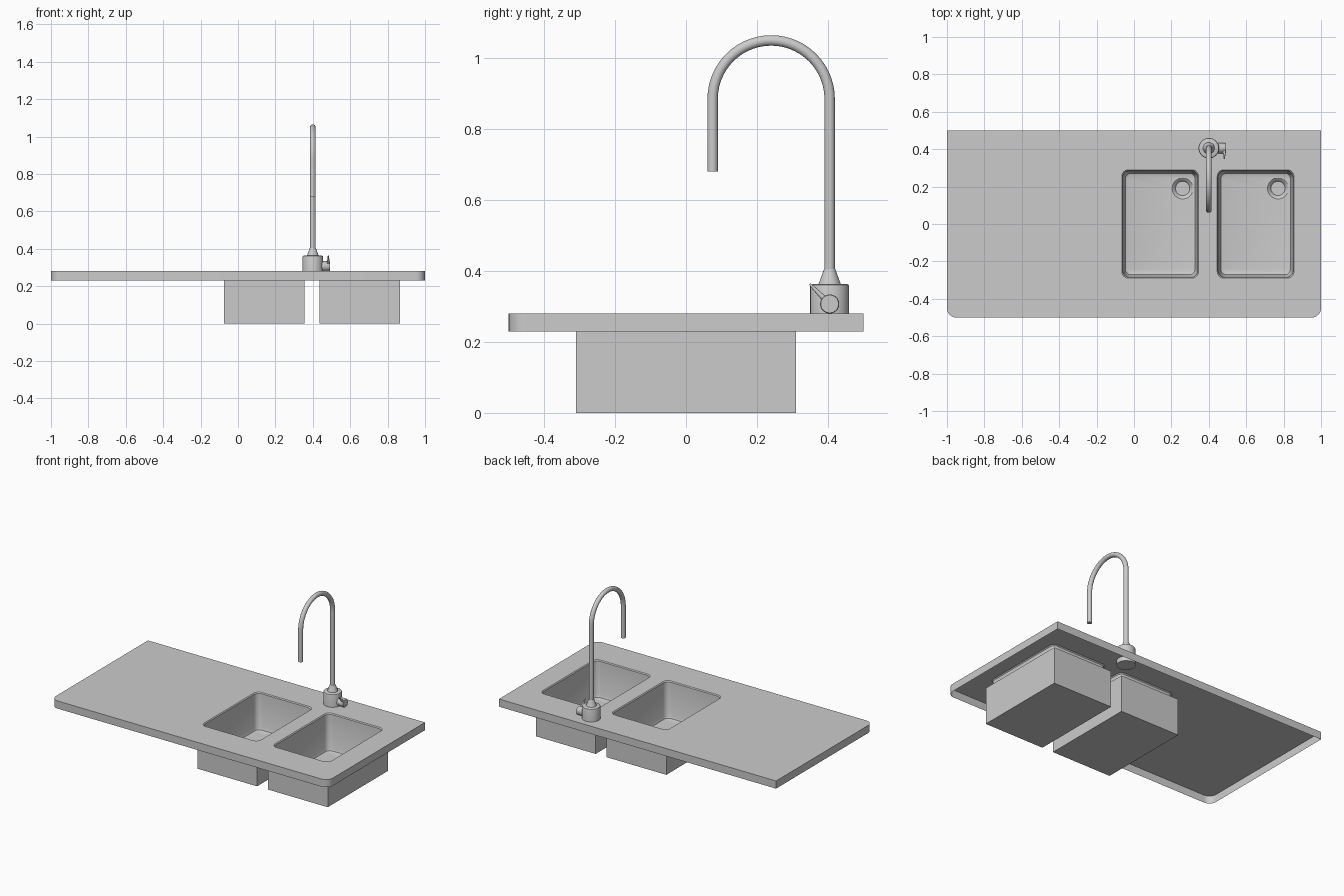
import bpy, bmesh, math
from mathutils import Vector

if "Cube" in bpy.data.objects:
    bpy.data.objects.remove(bpy.data.objects["Cube"])

TOP, FX, FY = 0.28, 0.40, 0.405


def finish(name, bm, angle=35):
    bmesh.ops.remove_doubles(bm, verts=bm.verts, dist=1e-5)
    bmesh.ops.recalc_face_normals(bm, faces=bm.faces)
    me = bpy.data.meshes.new(name)
    bm.to_mesh(me)
    bm.free()
    ob = bpy.data.objects.new(name, me)
    bpy.context.collection.objects.link(ob)
    bpy.ops.object.select_all(action='DESELECT')
    ob.select_set(True)
    bpy.context.view_layer.objects.active = ob
    bpy.ops.object.shade_smooth_by_angle(angle=math.radians(angle))
    return ob


def rounded(cx, cy, hx, hy, radii, seg=6):
    """Rectangle outline; radii given for corners ++, -+, --, +-."""
    pts = []
    for i, (sx, sy) in enumerate(((1, 1), (-1, 1), (-1, -1), (1, -1))):
        r = radii[i]
        for k in range(seg + 1 if r else 1):
            a = math.pi / 2 * (i + k / seg)
            pts.append((cx + sx * (hx - r) + r * math.cos(a),
                        cy + sy * (hy - r) + r * math.sin(a)))
    return pts


def loop(bm, pts, z):
    return [bm.verts.new((x, y, z)) for x, y in pts]


def bridge(bm, a, b):
    n = len(a)
    for i in range(n):
        bm.faces.new((a[i], a[(i + 1) % n], b[(i + 1) % n], b[i]))


def fill(bm, loops):
    edges = []
    for l in loops:
        for i in range(len(l)):
            pair = (l[i], l[(i + 1) % len(l)])
            edges.append(bm.edges.get(pair) or bm.edges.new(pair))
    bmesh.ops.triangle_fill(bm, use_beauty=True, use_dissolve=False, edges=edges)


def circle(cx, cy, r, n=32):
    return [(cx + r * math.cos(2 * math.pi * i / n),
             cy + r * math.sin(2 * math.pi * i / n)) for i in range(n)]


def lathe(name, rings, n=32):
    bm = bmesh.new()
    ls = [loop(bm, circle(0, 0, r, n), z) for r, z in rings]
    for a, b in zip(ls, ls[1:]):
        bridge(bm, a, b)
    bm.faces.new(ls[0])
    bm.faces.new(ls[-1])
    return finish(name, bm)


# worktop sheet with skirt and two pressed bowls
bm = bmesh.new()
outline = rounded(0, 0, 1, 0.5, (0, 0, 0.05, 0.05), 8)
edge = loop(bm, outline, TOP)
bridge(bm, edge, loop(bm, outline, 0.23))
holes = []
for cx in (0.14, 0.65):
    sections = ((0.205, 0.29, 0.035, TOP), (0.200, 0.285, 0.035, 0.274),
                (0.192, 0.277, 0.035, 0.06), (0.186, 0.271, 0.03, 0.045),
                (0.172, 0.257, 0.02, 0.04))
    ls = [loop(bm, rounded(cx, 0, hx, hy, (r,) * 4), z) for hx, hy, r, z in sections]
    for a, b in zip(ls, ls[1:]):
        bridge(bm, a, b)
    holes.append(ls[0])
    # drain recess
    ds = [loop(bm, circle(cx + 0.12, 0.19, r), z)
          for r, z in ((0.056, 0.04), (0.042, 0.03), (0.038, 0.022))]
    for a, b in zip(ds, ds[1:]):
        bridge(bm, a, b)
    bm.faces.new(ds[-1])
    fill(bm, [ls[-1], ds[0]])
fill(bm, [edge] + holes)
finish("worktop", bm)

# outer bowl housings, open to the bowl at the top
for i, cx in enumerate((0.14, 0.65)):
    bm = bmesh.new()
    box = rounded(cx, 0, 0.215, 0.31, (0,) * 4)
    low, high = loop(bm, box, 0), loop(bm, box, 0.24)
    bm.faces.new(low)
    bridge(bm, low, high)
    bridge(bm, high, loop(bm, rounded(cx, 0, 0.199, 0.284, (0,) * 4), 0.24))
    finish(f"bowl_housing_{i + 1}", bm)

# tap body and collar
body = lathe("tap_body", ((0.055, 0.25), (0.055, 0.355), (0.053, 0.361), (0.048, 0.364),
                          (0.031, 0.364), (0.016, 0.405)))
body.location = (FX, FY, 0)

# side knob and tapered lever
knob = lathe("tap_knob", ((0.027, 0), (0.027, 0.054), (0.025, 0.057)))
knob.rotation_euler = (0, math.pi / 2, 0)
knob.location = (FX + 0.035, FY, 0.307)
lever = lathe("tap_lever", ((0.009, 0), (0.003, 0.068)), 12)
lever.location = (FX + 0.083, FY - 0.008, 0.315)
lever.rotation_euler = Vector((0, -1, 1)).to_track_quat('Z', 'Y').to_euler()

# gooseneck spout
R, ZC, N = 0.165, 0.885, 28
path = [(FY, 0.39)]
path += [(FY - R + R * math.cos(math.pi * k / N), ZC + R * math.sin(math.pi * k / N))
         for k in range(N + 1)]
path.append((FY - 2 * R, 0.68))
cu = bpy.data.curves.new("spout", 'CURVE')
cu.dimensions = '3D'
cu.bevel_depth, cu.bevel_resolution, cu.use_fill_caps = 0.015, 5, True
sp = cu.splines.new('POLY')
sp.points.add(len(path) - 1)
for p, (y, z) in zip(sp.points, path):
    p.co = (FX, y, z, 1)
spout = bpy.data.objects.new("spout", cu)
bpy.context.collection.objects.link(spout)
bpy.ops.object.select_all(action='DESELECT')
spout.select_set(True)
bpy.context.view_layer.objects.active = spout
bpy.ops.object.convert(target='MESH')
bpy.ops.object.shade_smooth_by_angle(angle=math.radians(35))
